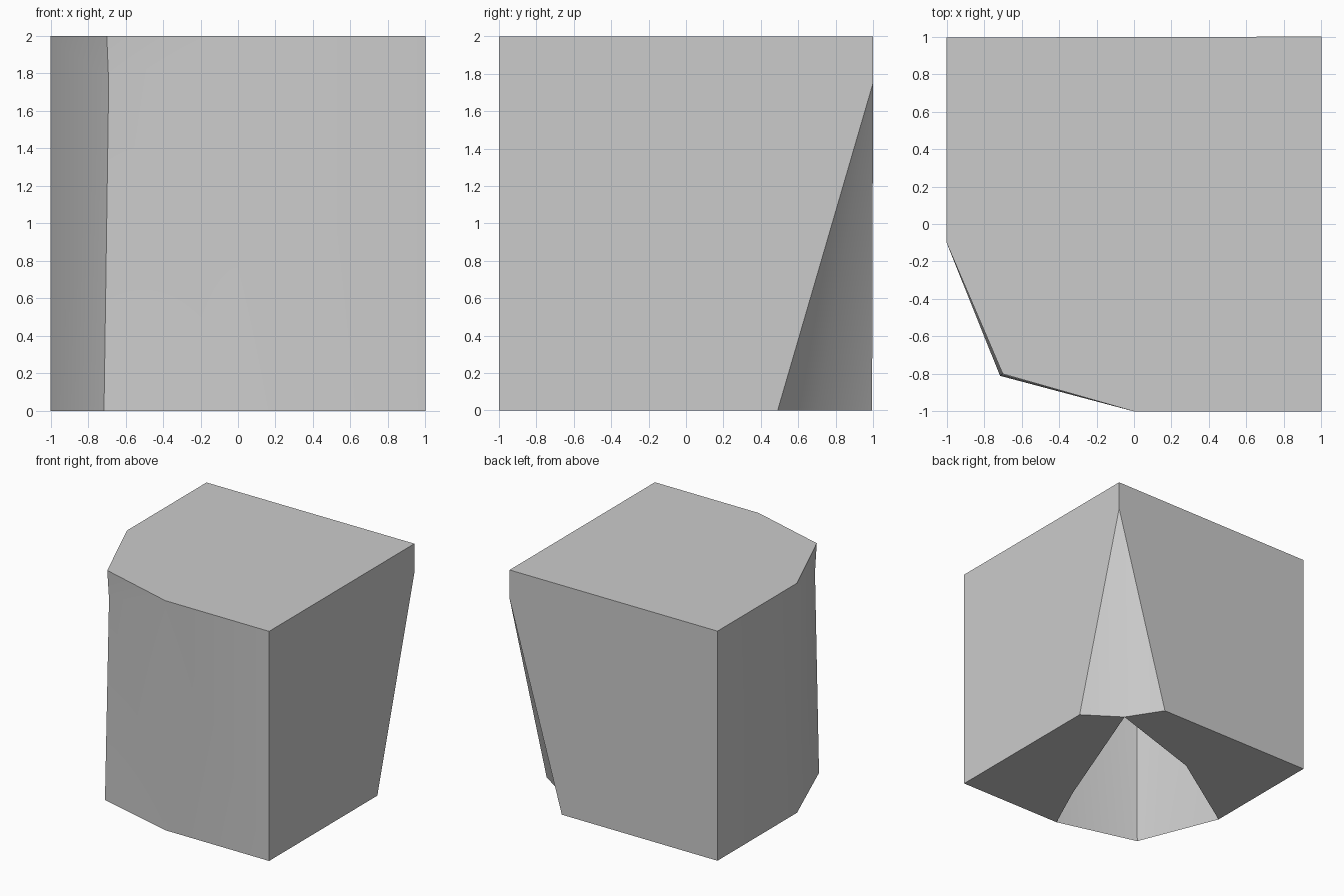
import bpy
import bmesh

if "Cube" in bpy.data.objects:
    bpy.data.objects.remove(bpy.data.objects["Cube"])

bm = bmesh.new()


def ring(points, z):
    return [bm.verts.new((x, y, z)) for x, y in points]


# Matching outlines: left-back, left bevel, chipped edge, front bevel, right-front
shared = [(-1, -0.1), None, (0, -1), (1, -1)]


def outline(chip):
    return [(-1, 0.995)] + [p or chip for p in shared]


top = ring(outline((-0.70, -0.80)) + [(1, 1)], 2)
base = ring(outline((-0.715, -0.81)), 0)
ridge = bm.verts.new((-0.69, -0.79, 1.75))
peak = bm.verts.new((1, 1, 1.75))
notch = ring([(1, 0.49), (0.69, 0.70), (0.5, 0.995)], 0)
inner = ring([(0.21, -0.54), (-0.22, 0.41)], 0)

# Top and plain side walls
bm.faces.new(top)
for i in (0, 3):
    bm.faces.new((top[i], base[i], base[i + 1], top[i + 1]))

# Chipped front-left edge with a slight bend at the ridge
for i in (1, 3):
    bm.faces.new((top[i], top[2], ridge))
    bm.faces.new((top[i], ridge, base[i]))
    bm.faces.new((base[i], ridge, base[2]))

# Right and back walls, meeting above the corner notch
bm.faces.new((top[4], base[4], notch[0], peak, top[5]))
bm.faces.new((top[5], peak, notch[2], base[0], top[0]))

# Hollowed back-right corner
for a, b in zip(notch, notch[1:]):
    bm.faces.new((peak, a, b))

# Two underside flaps around the open front-left part
bm.faces.new((base[4], base[3], inner[0], notch[1], notch[0]))
bm.faces.new((base[0], notch[2], notch[1], inner[1], base[1]))

bmesh.ops.recalc_face_normals(bm, faces=bm.faces)
mesh = bpy.data.meshes.new("chipped_block")
bm.to_mesh(mesh)
bm.free()
block = bpy.data.objects.new("chipped_block", mesh)
bpy.context.collection.objects.link(block)
bpy.context.view_layer.objects.active = block
block.select_set(True)
bpy.ops.object.shade_smooth_by_angle(angle=0.52)
